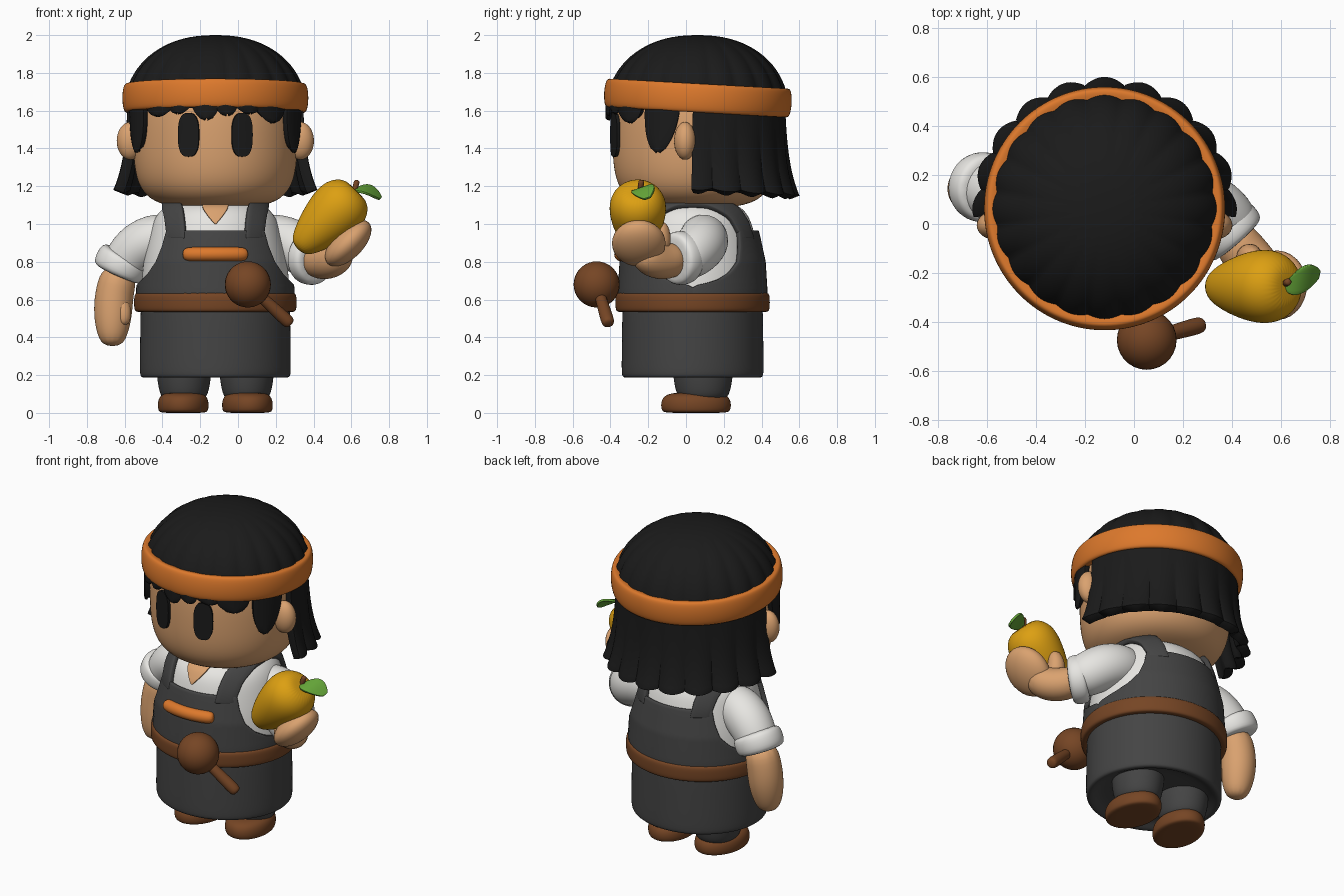
import bpy, bmesh
from math import sin, cos, pi, radians, hypot, sqrt, copysign
from mathutils import Vector, Euler

cube = bpy.data.objects.get("Cube")
if cube:
    bpy.data.objects.remove(cube)


def material(name, *rgb):
    m = bpy.data.materials.new(name)
    m.use_nodes = True
    m.diffuse_color = (*rgb, 1)
    m.node_tree.nodes["Principled BSDF"].inputs["Base Color"].default_value = (*rgb, 1)
    return m


SKIN = material("skin", .70, .36, .16)
BLACK = material("black hair", .0105, .0105, .0105)
ORANGE = material("orange cloth", .72, .19, .025)
WHITE = material("white cloth", .80, .79, .76)
GREY = material("dark grey cloth", .058, .058, .058)
BROWN = material("brown leather", .18, .06, .018)
YELLOW = material("mango yellow", .72, .35, .006)
GREEN = material("leaf green", .13, .38, .04)
CX = -.12    # middle of the figure


def finish(bm, name, mat, subsurf=0, thick=0, angle=50):
    bmesh.ops.remove_doubles(bm, verts=bm.verts, dist=1e-5)
    bmesh.ops.recalc_face_normals(bm, faces=bm.faces)
    me = bpy.data.meshes.new(name)
    bm.to_mesh(me)
    bm.free()
    me.materials.append(mat)
    me.polygons.foreach_set("use_smooth", [True] * len(me.polygons))
    me.set_sharp_from_angle(angle=radians(angle))
    ob = bpy.data.objects.new(name, me)
    bpy.context.collection.objects.link(ob)
    if thick:
        s = ob.modifiers.new("thickness", 'SOLIDIFY')
        s.thickness, s.offset = thick, 0
        b = ob.modifiers.new("soft rim", 'BEVEL')
        b.width, b.segments = thick * .25, 2
    if subsurf:
        ob.modifiers.new("smooth", 'SUBSURF').levels = subsurf
        ob.modifiers["smooth"].render_levels = subsurf
    return ob


def grid(name, mat, f, nu, nv, **opts):
    """Sheet of quads through f(u, v), u and v from 0 to 1."""
    bm = bmesh.new()
    rows = [[bm.verts.new(f(i / nu, j / nv)) for i in range(nu + 1)] for j in range(nv + 1)]
    for a, b in zip(rows, rows[1:]):
        for i in range(nu):
            bm.faces.new((a[i], a[i + 1], b[i + 1], b[i]))
    return finish(bm, name, mat, **opts)


def lathe(name, mat, profile, loc, ys=1, rot=(0, 0, 0), seg=32):
    """Turn (radius, height) points about z, then tilt and place."""
    m = Euler(rot).to_matrix()
    n = len(profile) - 1

    def f(u, v):
        r, z = profile[round(v * n)]
        return m @ Vector((r * cos(2 * pi * u), r * ys * sin(2 * pi * u), z)) + Vector(loc)
    return grid(name, mat, f, seg, n, subsurf=2, angle=180)


def ball(name, mat, loc, size, rot=(0, 0, 0)):
    bm = bmesh.new()
    bmesh.ops.create_uvsphere(bm, u_segments=28, v_segments=18, radius=1)
    m = Euler(rot).to_matrix()
    for v in bm.verts:
        v.co = m @ (v.co * Vector(size)) + Vector(loc)
    return finish(bm, name, mat, angle=180)


def tube(name, mat, points, radii, seg=12):
    bm = bmesh.new()
    pts = [Vector(p) for p in points]
    d0, q, rings = Vector((0, 0, 1)), Euler((0, 0, 0)).to_quaternion(), []
    for i, p in enumerate(pts):
        d = (pts[min(i + 1, len(pts) - 1)] - pts[max(i - 1, 0)]).normalized()
        q = d0.rotation_difference(d) @ q
        d0 = d
        rings.append([bm.verts.new(p + q @ Vector((cos(2 * pi * k / seg), sin(2 * pi * k / seg), 0))
                                   * radii[i]) for k in range(seg)])
    for a, b in zip(rings, rings[1:]):
        for k in range(seg):
            bm.faces.new((a[k], a[(k + 1) % seg], b[(k + 1) % seg], b[k]))
    bm.faces.new(rings[0])
    bm.faces.new(rings[-1])
    return finish(bm, name, mat, subsurf=2, angle=180)


def interp(x, pts):
    for (a, fa), (b, fb) in zip(pts, pts[1:]):
        if x <= b:
            return fa + (fb - fa) * max(0, (x - a) / (b - a))
    return pts[-1][1]


# Torso: height and radius, slightly flattened in depth
TORSO = [(.5, .395), (.65, .395), (.8, .385), (.93, .355), (1.02, .33), (1.08, .29), (1.12, .21), (1.135, 0)]
BY, FLAT = .035, .94


def on_torso(theta, z, off):
    r = interp(z, TORSO)
    return (CX + (r + off) * sin(theta), BY - (r * FLAT + off) * cos(theta), z)


lathe("shirt", WHITE, [(r, z) for z, r in TORSO], (CX, BY, 0), FLAT)
lathe("neck", SKIN, [(.15, 1.05), (.14, 1.1), (.15, 1.18)], (CX, .04, 0))
grid("open_collar", SKIN, lambda u, v: on_torso((2 * u - 1) * (.01 + .26 * v), 1.0 + .1 * v, .01),
     8, 6, thick=.009)

# Apron: skirt, front and back bibs, shoulder straps
lathe("apron_skirt", GREY, [(0, .225), (.3, .225), (.345, .2), (.375, .184), (.398, .19), (.403, .215),
                            (.4, .4), (.398, .56), (.39, .62)], (CX, BY, 0), FLAT)
ARMHOLE = [(.6, 91), (.67, 91), (.685, 80), (.705, 70), (.74, 60), (.8, 51), (.88, 47), (.97, 45)]
for side, turn in (("front", 0), ("back", pi)):
    def bib(u, v, turn=turn):
        z = .6 + .365 * v
        return on_torso(turn + (2 * u - 1) * radians(interp(z, ARMHOLE)), z, .012)
    grid("apron_bib_" + side, GREY, bib, 28, 24, thick=.026)
HEIGHT = [(r, z) for z, r in reversed(TORSO)]
for side, s in (("left", 1), ("right", -1)):
    def strap(u, v, s=s):
        t = 2 * u - 1
        dx = .185 + .095 * v - .03 * abs(t) ** 3
        y = t * sqrt(.36 ** 2 - dx ** 2)
        return (CX + s * dx, BY + y * (FLAT + .04), interp(hypot(dx, y), HEIGHT) + .012)
    grid("apron_strap_" + side, GREY, strap, 24, 4, thick=.03)
lathe("belt", BROWN, [(.38, .538), (.42, .532), (.432, .546), (.433, .585), (.432, .624), (.42, .638), (.38, .632)],
      (CX, BY, 0), FLAT + .01)
arc = [on_torso(-.44 + .088 * i, .84, .025) for i in range(11)]
tube("pocket_trim", ORANGE, arc, [.03] + [.039] * 9 + [.03])

# Legs and shoes
for side, s in (("left", 1), ("right", -1)):
    x = CX + .166 * s
    lathe("leg_" + side, GREY, [(.1, .07), (.125, .09), (.138, .15), (.147, .22), (.14, .3)], (x, .09, 0), 1.1)
    lathe("shoe_" + side, BROWN, [(0, 0), (.12, 0), (.132, .012), (.136, .05), (.125, .09), (.09, .107), (0, .108)],
          (x + .004 * s, .053, 0), 1.39, (0, 0, .12 * s))

# Head, ears and eyes
lathe("head", SKIN, [(0, 1.083), (.2, 1.087), (.33, 1.115), (.405, 1.19), (.432, 1.3), (.437, 1.42),
                     (.435, 1.6), (.4, 1.75), (0, 1.8)], (CX, .045, 0))
for side, s in (("left", 1), ("right", -1)):
    ball("ear_" + side, SKIN, (CX + .45 * s, -.005, 1.44), (.072, .058, .1))

    def eye(u, v, s=s):
        # Rounded upright outline wrapped on the face
        t, k = 2 * pi * u, min(1, v * 2)
        dx = copysign(abs(cos(t)) ** .75, cos(t)) * .056 * k
        dz = copysign(abs(sin(t)) ** .75, sin(t)) * .116 * k
        a = (.141 * s + dx) / .437
        r = .437 + (.018 if v < .9 else 0)
        return (CX + r * sin(a), .045 - r * cos(a), 1.472 + dz)
    grid("eye_" + side, BLACK, eye, 40, 4)

# Hair: ribbed cap, flared curtain at the back, locks at the front
HY = .06


def cap(u, v):
    t, p = 2 * pi * u, v * pi / 2
    r = .475 * max(0, cos(p)) ** .88 * (1 + .035 * (abs(cos(10 * t + pi)) - .6) * cos(p))
    return (CX + r * cos(t), HY + r * sin(t), 1.615 + .385 * sin(p))


grid("hair_cap", BLACK, cap, 160, 20)


def curtain(u, v):
    a = radians(-3 + 186 * u)
    lobe = abs(cos(10 * (a - pi / 2))) - .5
    r = .435 + .02 * v + .043 * v ** 4 + .034 * lobe * v ** 2
    bottom = 1.18 - .03 * sin(a) - .02 * lobe
    return (CX + r * cos(a), HY + r * sin(a), 1.68 + (bottom - 1.68) * v)


grid("hair_curtain", BLACK, curtain, 120, 16, thick=.055)


def lock(name, left, right, tip, z):
    """Pointed lock between two angles from the front, in degrees."""
    def f(u, v):
        w = sqrt(max(0, 1 - v ** 2.2))
        mid = (left + right) / 2
        a = radians(mid + (tip - mid) * v + (u - .5) * (right - left) * max(w, .04))
        r = .448 + .01 * sin(pi * u)
        return (CX + r * sin(a), .045 - r * cos(a), 1.66 + (z - 1.66) * v)
    grid(name, BLACK, f, 8, 14, thick=.03)


for side, s, z in (("left", 1, 1.545), ("right", -1, 1.58)):
    lock("side_lock_" + side, 56 * s, 81 * s, 65 * s, 1.385)
    lock("temple_lock_" + side, 26 * s, 52 * s, 42 * s, z)
for i, (a, b, t, z) in enumerate([(-32, -14, -26, 1.595), (-16, 2, -6, 1.562), (-2, 14, 8, 1.585), (10, 30, 24, 1.595)]):
    lock(f"fringe_lock_{i + 1}", a, b, t, z)

lathe("headband", ORANGE, [(.44, -.07), (.475, -.08), (.49, -.065), (.498, 0), (.49, .065), (.475, .08), (.44, .07)],
      (CX, .063, 1.667), 1.01, (radians(-3.2), 0, 0))

# Lowered right arm
tube("sleeve_right", WHITE, [(-.27, .06, .94), (-.42, .08, .935), (-.53, .12, .88), (-.6, .145, .8), (-.62, .15, .75)],
     [.1, .14, .142, .125, .115])
tube("cuff_right", WHITE, [(-.59, .145, .837), (-.596, .147, .827), (-.638, .153, .742), (-.643, .154, .73)],
     [.115, .148, .148, .11], 16)
tube("forearm_right", SKIN, [(-.62, .15, .77), (-.655, .15, .64), (-.662, .145, .54), (-.665, .13, .435), (-.665, .12, .35)],
     [.1, .106, .108, .092, .055])
tube("thumb_right", SKIN, [(-.625, .11, .6), (-.603, .085, .53), (-.605, .08, .46)], [.045, .046, .03])

# Raised left arm with a cupped hand
tube("sleeve_left", WHITE, [(.05, .08, .94), (.18, .1, .93), (.3, .085, .89), (.38, .02, .83), (.41, -.04, .81)],
     [.1, .14, .142, .135, .115])
tube("cuff_left", WHITE, [(.352, .01, .825), (.36, .002, .824), (.418, -.062, .815), (.425, -.07, .814)],
     [.115, .147, .147, .11], 16)
tube("forearm_left", SKIN, [(.38, -.02, .82), (.45, -.12, .795), (.52, -.2, .82), (.57, -.24, .87)],
     [.09, .104, .102, .07])
ball("palm_left", SKIN, (.583, -.25, .898), (.155, .142, .08), (0, radians(-45), 0))
tube("thumb_left", SKIN, [(.47, -.15, .85), (.47, -.125, .93), (.49, -.135, 1.015)], [.06, .055, .035])

# Mango with stem and leaf
lathe("mango", YELLOW, [(0, -.24), (.06, -.228), (.1, -.15), (.135, -.045), (.155, .06), (.143, .14), (.09, .2), (0, .2)],
      (.485, -.255, 1.035), 1, (0, radians(45), 0))
tube("mango_stem", BROWN, [(.615, -.245, 1.16), (.622, -.24, 1.2), (.632, -.235, 1.235)], [.014, .016, .019], 8)


def leaf(u, v):
    w = (v - .5) * .135 * sin(pi * (.04 + .92 * u)) ** .65
    return Vector((.62 + .135 * u, -.25 + .045 * u, 1.18 - .045 * u + .025 * sin(pi * u))) + Vector((.2, .85, .3)) * w


grid("mango_leaf", GREEN, leaf, 14, 6, thick=.014)

# Ball-headed mallet hanging at the belt
ball("mallet_head", BROWN, (.052, -.473, .68), (.122, .122, .122))
tube("mallet_handle", BROWN, [(.05, -.473, .68), (.16, -.443, .58), (.26, -.415, .488), (.282, -.409, .467)],
     [.028, .032, .038, .03])
